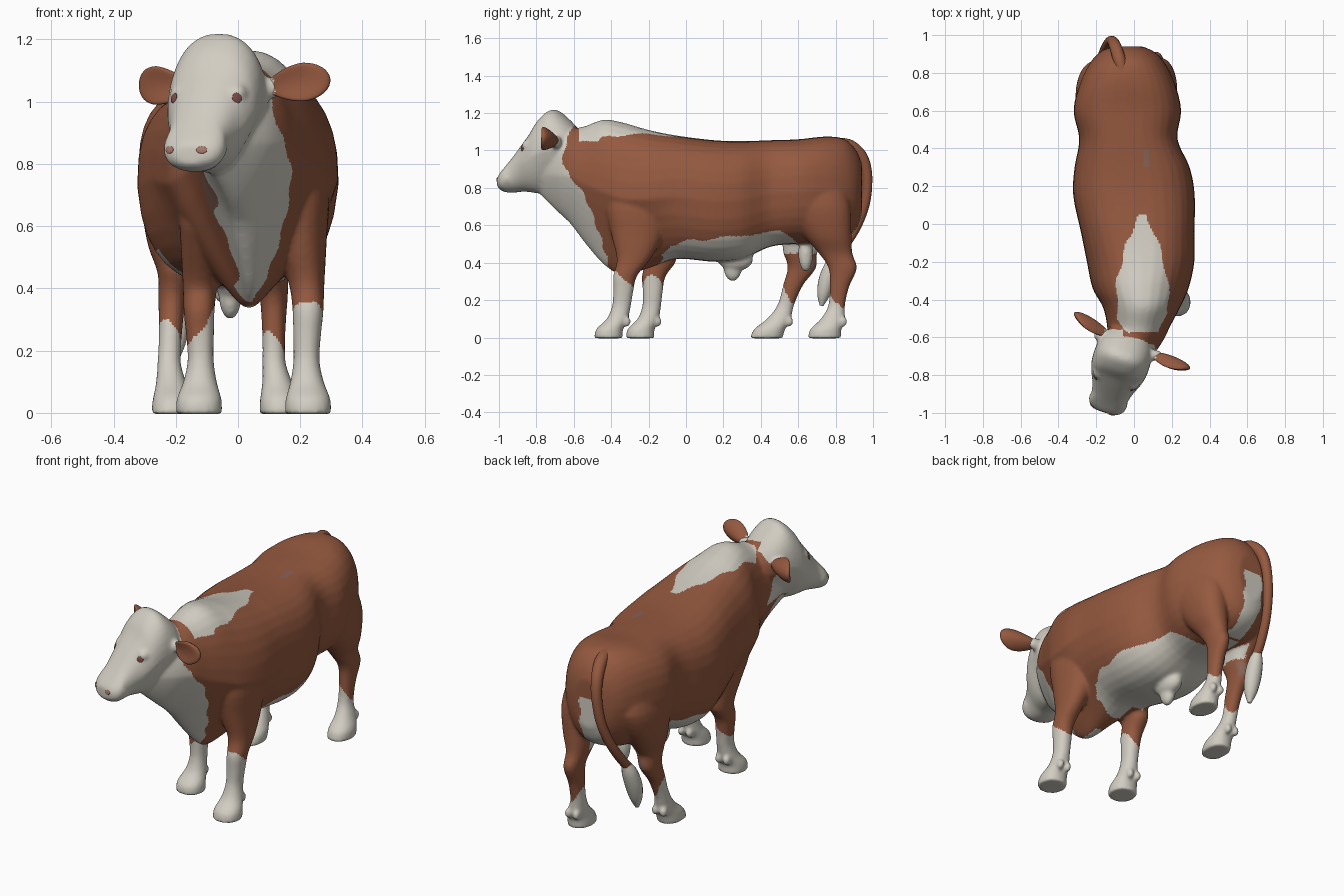
import bpy, bmesh, math
from math import sin, cos, pi, radians
from mathutils import Vector, Matrix
from mathutils.bvhtree import BVHTree

if "Cube" in bpy.data.objects:
    bpy.data.objects.remove(bpy.data.objects["Cube"])


def material(name, rgb):
    m = bpy.data.materials.new(name)
    m.diffuse_color = (*rgb, 1)
    m.use_nodes = True
    m.node_tree.nodes["Principled BSDF"].inputs["Base Color"].default_value = m.diffuse_color
    return m


BROWN = material("red_brown_coat", (0.3, 0.1, 0.05))
WHITE = material("cream_white_coat", (0.64, 0.61, 0.54))
DUSTY = material("dusty_brown_patch", (0.24, 0.125, 0.095))
EYE = material("eye_dark_brown", (0.22, 0.08, 0.06))
PINK = material("nostril_pink", (0.40, 0.19, 0.15))


def interp(t, table):
    """Piecewise linear lookup in a sorted table of (t, value)."""
    if t <= table[0][0]:
        return table[0][1]
    for (a, u), (b, v) in zip(table, table[1:]):
        if t <= b:
            return u + (v - u) * (t - a) / (b - a)
    return table[-1][1]


def spline(rows, steps=4):
    """Catmull-Rom smoothing through rows of numbers."""
    r = [rows[0]] + list(rows) + [rows[-1]]
    out = []
    for i in range(1, len(r) - 2):
        for k in range(steps):
            t = k / steps
            out.append([0.5 * (2 * b + (c - a) * t + (2 * a - 5 * b + 4 * c - d) * t * t
                               + (3 * b - a - 3 * c + d) * t ** 3)
                        for a, b, c, d in zip(r[i - 1], r[i], r[i + 1], r[i + 2])])
    return out + [list(rows[-1])]


def loft(bm, rings):
    loops = [[bm.verts.new(p) for p in ring] for ring in rings]
    n = len(loops[0])
    for a, b in zip(loops, loops[1:]):
        for i in range(n):
            bm.faces.new((a[i], a[(i + 1) % n], b[(i + 1) % n], b[i]))
    bm.faces.new(loops[0][::-1])
    bm.faces.new(loops[-1])


def oval(exp, n=32):
    """Unit superellipse points."""
    for i in range(n):
        c, s = cos(2 * pi * i / n), sin(2 * pi * i / n)
        yield (math.copysign(abs(c) ** (2 / exp), c), math.copysign(abs(s) ** (2 / exp), s))


def ball(bm, centre, size, rot=Matrix()):
    bmesh.ops.create_uvsphere(bm, u_segments=20, v_segments=12, radius=1,
                              matrix=Matrix.Translation(centre) @ rot @ Matrix.Diagonal((*size, 1)))


def finish(bm, name, *mats):
    bmesh.ops.recalc_face_normals(bm, faces=bm.faces)
    me = bpy.data.meshes.new(name)
    bm.to_mesh(me)
    bm.free()
    for m in mats:
        me.materials.append(m)
    for p in me.polygons:
        p.use_smooth = True
    ob = bpy.data.objects.new(name, me)
    bpy.context.collection.objects.link(ob)
    return ob


hide = bmesh.new()
# Trunk with neck, hump and dewlap: y, x centre, top, bottom, half width, lower taper
trunk = [(-.79, -.07, .96, .775, .06, .4), (-.70, -.02, 1.05, .685, .115, .45), (-.62, .005, 1.11, .61, .148, .5),
         (-.54, .025, 1.13, .505, .168, .55),
         (-.44, .04, 1.165, .39, .205, .65), (-.34, .035, 1.15, .335, .255, .65), (-.2, .035, 1.11, .37, .285, .5),
         (-.05, .02, 1.08, .42, .30, .2), (.15, 0, 1.055, .405, .322, .1), (.3, -.01, 1.05, .42, .305, .1),
         (.45, -.03, 1.055, .485, .26, .1), (.6, -.035, 1.06, .5, .285, .1), (.75, -.035, 1.075, .5, .25, .1),
         (.85, -.035, 1.06, .53, .20, .1), (.91, -.035, 1.0, .58, .145, .1), (.94, -.035, .93, .66, .08, 0)]
loft(hide, [[(xc + hw * c * (1 - tp * max(0, -s)), y, (zt + zb) / 2 + (zt - zb) / 2 * s)
             for c, s in oval(interp(y, [(-.35, 2.1), (0, 2.7), (.7, 2.7), (.9, 2.2)]))]
            for y, xc, zt, zb, hw, tp in spline(trunk)])

# Head in its own frame, turned to the side: distance forward, top, bottom, half width
HEAD = Matrix.Translation((-.03, -.61, 0)) @ Matrix.Rotation(radians(-18), 4, 'Z')
head = [(-.06, 1.08, .87, .09), (.02, 1.165, .82, .14), (.1, 1.22, .785, .153), (.17, 1.175, .77, .15),
        (.22, 1.10, .775, .135), (.27, 1.035, .78, .113), (.32, .97, .775, .10), (.36, .92, .775, .103),
        (.39, .885, .785, .085), (.408, .86, .8, .05)]
loft(hide, [[HEAD @ Vector((hw * c * (1 - interp(d, [(.12, .45), (.32, .05)]) * max(0, -s)), -d,
                            (zt + zb) / 2 + (zt - zb) / 2 * s)) for c, s in oval(2.3)]
            for d, zt, zb, hw in spline(head)])
for side in (-1, 1):
    ball(hide, HEAD @ Vector((side * .095, -.205, 1.025)), (.035, .045, .035))     # brow
    ball(hide, HEAD @ Vector((side * .062, -.345, .85)), (.044, .038, .042))       # nostril wing
ball(hide, (.1, -.695, 1.045), (.055, .03, .035))                            # ear roots
ball(hide, (-.165, -.59, 1.04), (.05, .035, .035))

# Legs: height, outward offset, y, x radius, y radius
front_leg = [(-.004, 0, -.415, .074, .076), (.045, 0, -.408, .072, .072), (.10, -.003, -.367, .054, .057),
             (.17, -.005, -.345, .042, .05), (.25, -.003, -.335, .045, .054), (.33, 0, -.325, .05, .064),
             (.42, -.005, -.28, .058, .09), (.55, -.025, -.26, .085, .14), (.72, -.035, -.26, .1, .17),
             (.85, -.075, -.27, .08, .13)]
hind_leg = [(-.004, 0, .74, .066, .088), (.045, 0, .748, .064, .083), (.10, 0, .785, .048, .064),
            (.17, 0, .805, .037, .045), (.27, 0, .82, .038, .052), (.37, 0, .838, .045, .076),
            (.45, -.005, .80, .056, .09), (.55, .005, .755, .085, .13), (.7, .01, .70, .105, .18),
            (.85, -.01, .66, .1, .18)]


def leg(rows, foot_x, side, lean=0, stride=((0, 0),), toe=0):
    rings = [[(foot_x + side * off + lean * z + toe * interp(z, [(.05, 1), (.16, 0)]) + rx * c,
               y + interp(z, stride) + ry * s, z)
              for c, s in oval(2.2, 24)] for z, off, y, rx, ry in spline(rows)]
    loft(hide, rings)
    z, off, y, rx, ry = rows[2]
    for k in (-1, 1):                                                        # dewclaws
        ball(hide, (foot_x + toe * .6 + k * .025, y + interp(z, stride) + ry * .85, .085), (.02, .024, .028))


leg(front_leg, .225, 1)
leg(front_leg, -.125, -1, 0, [(0, .17), (.4, .15), (.6, .04)])
leg(hind_leg, .115, 1, 0, toe=.02)
leg(hind_leg, -.23, -1, .05, [(0, -.31), (.3, -.245), (.45, -.19), (.6, -.08), (.75, 0)], .018)

# Sheath and scrotum
ball(hide, (-.02, .265, .42), (.055, .095, .065))
ball(hide, (-.025, .25, .38), (.037, .05, .08))
ball(hide, (-.05, .64, .45), (.042, .04, .1))

body = finish(hide, "body_with_head_and_legs")
rm = body.modifiers.new("fuse", 'REMESH')
rm.mode, rm.voxel_size = 'VOXEL', .009
sm = body.modifiers.new("soften", 'SMOOTH')
sm.factor, sm.iterations = .5, 8
me = bpy.data.meshes.new_from_object(body.evaluated_get(bpy.context.evaluated_depsgraph_get()))
body.modifiers.clear()
body.data = me
me.materials.clear()
for m in (BROWN, WHITE, DUSTY):
    me.materials.append(m)

COLLAR = [(.4, -.38), (.46, -.41), (.55, -.46), (.68, -.51), (.82, -.585), (.925, -.655), (1.0, -.65), (1.13, -.6)]
CHEST_L = [(.5, -.01), (.62, -.055), (.8, -.12)]
CHEST_R = [(.36, .06), (.45, .1), (.55, .15), (.65, .165), (.8, .2), (.9, .5)]


# Coat pattern: 1 white face, dewlap, saddle, belly, socks and seat strip; 2 dusty patches
def coat(p, n):
    x, y, z = p
    w = .008 * sin(31 * y + 17 * x) + .007 * sin(53 * z + 9 * x)
    if y < -.72:
        return 1
    if y + w < interp(z, COLLAR) + (.06 if x < -.06 and z > .82 else 0) and not (x > .13 and z < .45):
        if z > .82 or interp(z, CHEST_L) < x + w < interp(z, CHEST_R):
            return 1
        return 2 if .63 < z < .76 and interp(z, CHEST_L) - .035 < x < 0 else 0
    if z > 1.05 and -.575 < y < .05:
        return abs(x - .05 + w) < interp(y, [(-.58, .07), (-.5, .14), (-.3, .135), (-.1, .085), (.05, .02)])
    if z > 1 and abs(x - .065) < .016 and abs(y - .35) < .045:
        return 2
    if x > .06 and y < -.66 and z > .98:                                     # right ear root
        return 1
    left_leg = x < -.13 and y > .46
    front_left = x < -.03 and y < -.05 and z < .45
    if -.14 < y + w < .62 and not left_leg and not front_left:
        drop = .07 if x < -.1 and y < .1 else 0
        if z + w < interp(y, [(-.14, .42), (-.08, .5), (.2, .53), (.5, .57), (.62, .5)]) - drop and (z > .36 or y > 0):
            return 1
    if y < 0:                                                                # front socks
        return z + w < (min(.355, max(.25, .36 - .9 * (y + .38))) if x > .05 else min(.35, .33 + 1.3 * (x + .07)))
    if z + w < (.215 - .05 * n.y - .035 * n.x if x > -.05 else .25 - .05 * n.y - .03 * n.x):   # hind socks
        return 1
    if abs(x + .05) < .065 and .32 < z < .6 and .55 < y < .74:
        return 1
    if .45 < z < .58 and .45 < y < .8 and n.x * (x + .05) < -.03:            # inner thighs
        return 1
    if x < -.1 and .34 < z + w < .43 and n.y > .3 and n.x > -.3:
        return 2
    return y > .76 and -.1 < x + w < .005 and .4 < z < .82


for f in me.polygons:
    f.use_smooth = True
    f.material_index = int(coat(f.center, f.normal))

# Eyes and nostrils set on the surface
tmp = bmesh.new()
tmp.from_mesh(me)
tree = BVHTree.FromBMesh(tmp)
tmp.free()
turn = HEAD.to_3x3()


def spot(name, start, direction, size, mat):
    hit, normal, _, _ = tree.ray_cast(HEAD @ Vector(start), turn @ Vector(direction))
    if hit:
        bm = bmesh.new()
        ball(bm, hit, size, normal.to_track_quat('Z', 'Y').to_matrix().to_4x4())
        finish(bm, name, mat)


for side, label in ((-1, "left"), (1, "right")):
    spot(label + "_eye", (side * .5, -.245, 1.012), (-side, 0, 0), (.017, .017, .004), EYE)
    spot(label + "_nostril", (side * .056 - .015, -.8, .845), (0, 1, 0), (.018, .012, .004), PINK)

# Ears: cupped leaves with a white root
for label, centre, axis, cup in (("right_ear", (.19, -.738, 1.06), (.19, -.07, .025), -1),
                                 ("left_ear", (-.232, -.54, 1.05), (-.16, .105, .015), 1)):
    bm = bmesh.new()
    bmesh.ops.create_uvsphere(bm, u_segments=32, v_segments=20, radius=1)
    ax = Vector(axis).normalized()
    ay = Vector((0, 0, 1)).cross(ax).normalized()
    rot = Matrix((ax, ay, ax.cross(ay))).transposed()
    for f in bm.faces:
        f.material_index = int(f.calc_center_median().x < -.68)
    for v in bm.verts:
        x, y, z = v.co
        wide = interp(x, [(-1, .65), (-.5, .8), (.3, 1.08), (1, 1.2)])
        local = Vector((x * .11, y * .03 + cup * (.03 * z * z - .012), z * .06 * wide))
        v.co = Vector(centre) + rot @ local
    finish(bm, label, BROWN, WHITE)


# Tail and its white switch: x, y, z, radius
def tube(name, rows, mat):
    pts = spline(rows, 6)
    rings = []
    for i, (x, y, z, r) in enumerate(pts):
        d = Vector(pts[min(i + 1, len(pts) - 1)][:3]) - Vector(pts[max(i - 1, 0)][:3])
        q = d.to_track_quat('Z', 'X')
        rings.append([Vector((x, y, z)) + q @ Vector((r * c, r * s, 0)) for c, s in oval(2, 16)])
    bm = bmesh.new()
    loft(bm, rings)
    finish(bm, name, mat)


tube("tail", [(-.06, .80, 1.035, .035), (-.08, .88, 1.022, .034), (-.10, .942, .96, .032), (-.115, .968, .86, .028),
              (-.135, .958, .72, .026), (-.16, .91, .59, .025), (-.18, .84, .48, .025), (-.19, .79, .42, .024)], BROWN)
tube("tail_switch", [(-.187, .81, .44, .022), (-.192, .785, .39, .04), (-.198, .755, .31, .045),
                     (-.2, .735, .23, .034), (-.2, .725, .17, .01)], WHITE)
